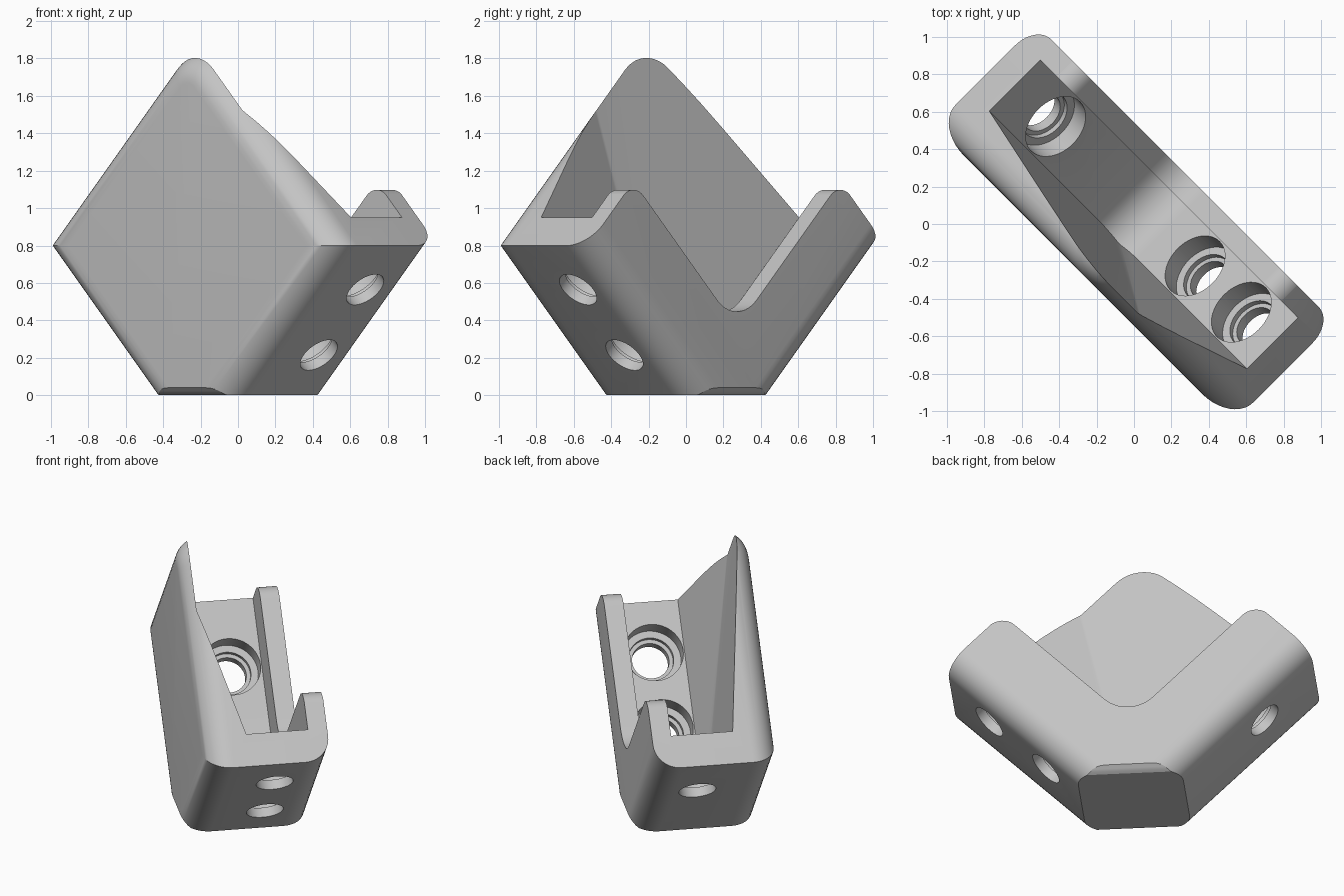
import bpy, bmesh, math
from mathutils import Vector

R2 = math.sqrt(2)
WIDTH = 0.385        # half width across the bracket
FILLET = 0.16        # rounding of the long outer edges
FLOOR = 0.212        # thickness of the two arms' floors
END = 1.38           # arm length measured along the floor

cube = bpy.data.objects.get("Cube")
if cube:
    bpy.data.objects.remove(cube)

gray = bpy.data.materials.new("light_gray")
gray.use_nodes = True
color = (0.55, 0.55, 0.55, 1)
gray.diffuse_color = color
gray.node_tree.nodes["Principled BSDF"].inputs["Base Color"].default_value = color


def place(u, v, z):
    """Bracket runs along u on the diagonal, v across it."""
    return Vector(((u + v) / R2, (v - u) / R2, z))


def arm(m, n, v):
    """m and n are the heights above the right and left arm floors."""
    return place((n - m) / R2, v, (m + n) / R2 - 0.025)


def arc(cx, cy, r, start, end, steps=10):
    angles = [math.radians(start + (end - start) * i / steps) for i in range(steps + 1)]
    return [(cx + r * math.cos(a), cy + r * math.sin(a)) for a in angles]


def finish(name, bm):
    bmesh.ops.recalc_face_normals(bm, faces=bm.faces)
    mesh = bpy.data.meshes.new(name)
    bm.to_mesh(mesh)
    bm.free()
    mesh.materials.append(gray)
    obj = bpy.data.objects.new(name, mesh)
    bpy.context.collection.objects.link(obj)
    return obj


def loft(name, rings):
    bm = bmesh.new()
    loops = [[bm.verts.new(p) for p in ring] for ring in rings]
    for a, b in zip(loops, loops[1:]):
        for i in range(len(a)):
            j = (i + 1) % len(a)
            bm.faces.new((a[i], a[j], b[j], b[i]))
    bm.faces.new(loops[0])
    bm.faces.new(loops[-1])
    return finish(name, bm)


def outline(low, top, base):
    """Truncated diamond with rounded tip, inset per side group."""
    lo, hi = -0.325 + R2 * low, 1.925 - R2 * top
    r = 0.23 - top
    side = ((hi - lo) / 2, (hi + lo) / 2)
    tip = arc(0, hi - r * R2, r, 45, 135)
    return [(lo - base, base), (base - lo, base), side] + tip + [(-side[0], side[1])]


# Body: stacked outlines with rounded long edges
rings = []
angles = [math.radians(i * 9) for i in range(11)]
for a in angles:
    s, d = FILLET * (1 - math.cos(a)), FILLET * (1 - math.sin(a))
    rings.append([place(u, s - WIDTH, z) for u, z in outline(d, d, max(0, 0.04 - s))])
for a in reversed(angles):
    s, d = FILLET * (1 - math.cos(a)), FILLET * (1 - math.sin(a))
    rings.append([place(u, WIDTH - s, z) for u, z in outline(d, 0, max(0, 0.04 - s))])
body = loft("corner_bracket", rings)

# Pocket: convex space above both floors, sloping into the tall plate
bm = bmesh.new()
corners = arc(0.2, 0.2, 0.2, 180, 270) + [(2, 0), (2, 2), (1.25, 2), (0, 2)]
for m, n in corners:
    bm.verts.new(arm(m, n, 0.265))
    bm.verts.new(arm(m, n, -0.12 - min(0.15 * n, 0.24 * m)))
hull = bmesh.ops.convex_hull(bm, input=bm.verts)
bmesh.ops.delete(bm, geom=[v for v in bm.verts if not v.link_faces], context='VERTS')
bmesh.ops.dissolve_limit(bm, angle_limit=0.01, verts=bm.verts, edges=bm.edges)
cutters = [finish("pocket_cutter", bm)]

# Notch: opens the low wall and rounds the arm tips
low, r, tip = 0.272, 0.21, 0.11
half = arc(low - tip, END - tip, tip, 90, 0)
mirrored = [(n, m) for m, n in reversed(half)]
shape = ([(low - tip, 1.8)] + half + arc(low + r, low + r, r, 180, 270)
         + mirrored + [(1.8, low - tip), (1.8, 1.8)])
cutters.append(loft("notch_cutter", [[arm(m, n, v) for m, n in shape] for v in (0.2, 0.6)]))

# Screw holes: stepped bores through the floors
steps = [(0.1, 0.185), (-0.12, 0.185), (-0.12, 0.14), (-0.15, 0.14), (-0.15, 0.115), (-0.4, 0.115)]
for along, right in ((0.55, True), (1.045, True), (0.94, False)):
    rings = []
    for depth, radius in steps:
        circle = arc(along, 0.0725, radius, 0, 360, 48)[:-1]
        rings.append([arm(depth, p, v) if right else arm(p, depth, v) for p, v in circle])
    cutters.append(loft("hole_cutter", rings))

# Cut everything, then drop the helpers
for cutter in cutters:
    cutter.hide_render = True
    mod = body.modifiers.new(cutter.name, 'BOOLEAN')
    mod.operation = 'DIFFERENCE'
    mod.solver = 'EXACT'
    mod.object = cutter
graph = bpy.context.evaluated_depsgraph_get()
body.data = bpy.data.meshes.new_from_object(body.evaluated_get(graph))
body.modifiers.clear()
for cutter in cutters:
    bpy.data.objects.remove(cutter)

bpy.ops.object.select_all(action='DESELECT')
body.select_set(True)
bpy.context.view_layer.objects.active = body
bpy.ops.object.shade_smooth_by_angle(angle=math.radians(25))
